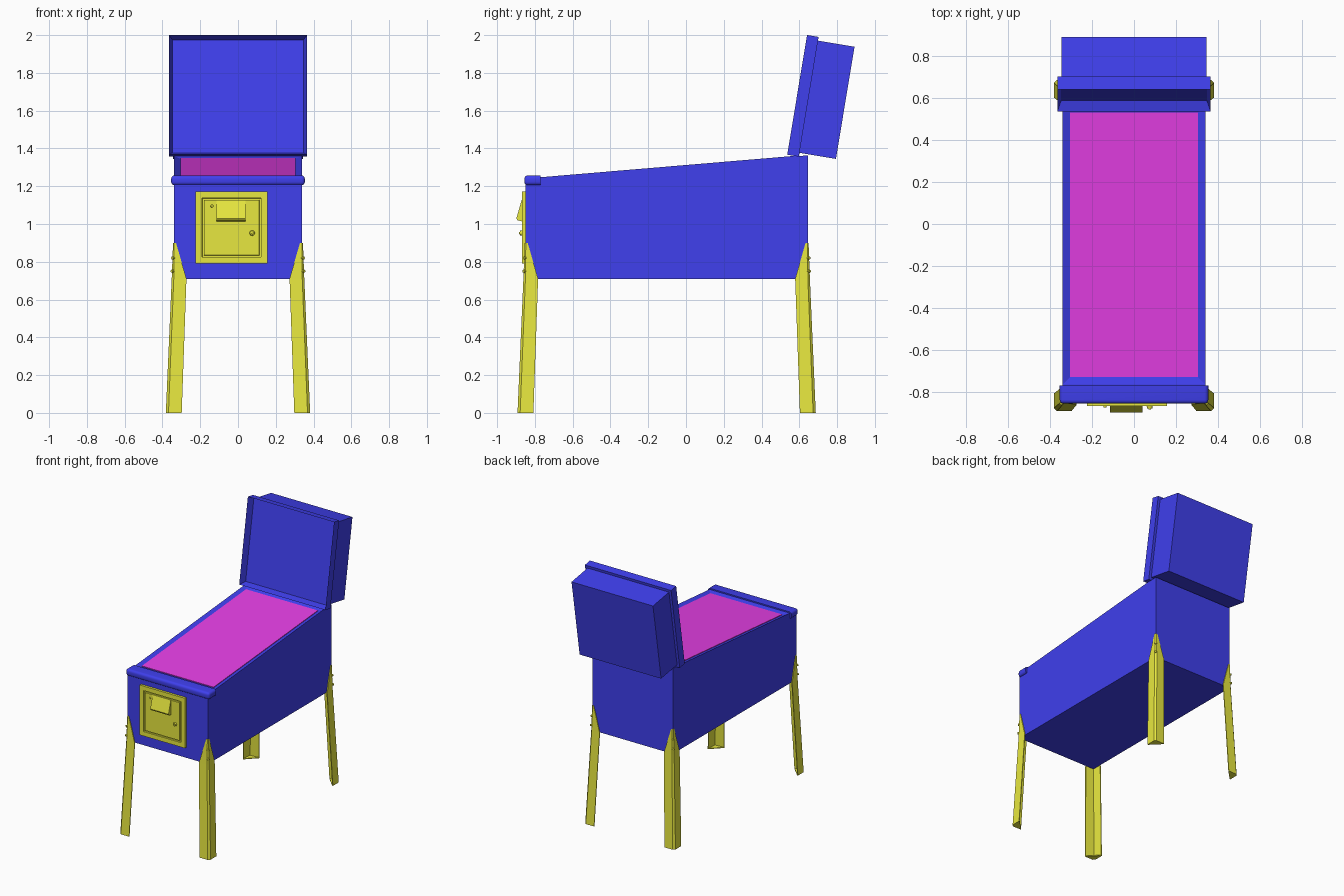
import bpy, bmesh, math
from mathutils import Vector, Matrix

if "Cube" in bpy.data.objects:
    bpy.data.objects.remove(bpy.data.objects["Cube"])


def material(name, rgb):
    m = bpy.data.materials.new(name)
    m.diffuse_color = (*rgb, 1)
    m.use_nodes = True
    m.node_tree.nodes["Principled BSDF"].inputs["Base Color"].default_value = m.diffuse_color
    return m


BLUE = material("blue_paint", (0.05, 0.05, 0.85))
YELLOW = material("yellow_metal", (0.8, 0.8, 0.05))
MAGENTA = material("magenta_panel", (0.8, 0.05, 0.8))


def finish(name, bm, mat, smooth=False, mirror=False):
    bmesh.ops.recalc_face_normals(bm, faces=bm.faces)
    me = bpy.data.meshes.new(name)
    bm.to_mesh(me)
    bm.free()
    me.materials.append(mat)
    ob = bpy.data.objects.new(name, me)
    bpy.context.collection.objects.link(ob)
    if mirror:
        ob.modifiers.new("mirror", 'MIRROR')
    if smooth:
        bpy.ops.object.select_all(action='DESELECT')
        ob.select_set(True)
        bpy.context.view_layer.objects.active = ob
        bpy.ops.object.shade_smooth_by_angle(angle=math.radians(35))
    return ob


def loft(rings):
    """Closed solid through a list of matching point rings."""
    bm = bmesh.new()
    rows = [[bm.verts.new(p) for p in r] for r in rings]
    n = len(rows[0])
    for a, b in zip(rows, rows[1:]):
        for i in range(n):
            j = (i + 1) % n
            bm.faces.new((a[i], a[j], b[j], b[i]))
    bm.faces.new(rows[0])
    bm.faces.new(rows[-1])
    bmesh.ops.recalc_face_normals(bm, faces=bm.faces)
    return bm


def prism(profile, x0, x1):
    """Side profile of (y, z) points extruded along x."""
    return loft([[(x, y, z) for y, z in profile] for x in (x0, x1)])


def box(x0, x1, y0, y1, z0, z1):
    return prism([(y0, z0), (y1, z0), (y1, z1), (y0, z1)], x0, x1)


def inset(bm, face, width, move):
    """Inset a face, then shift its inner part."""
    bmesh.ops.inset_region(bm, faces=[face], thickness=width, use_even_offset=True)
    bmesh.ops.translate(bm, verts=face.verts[:], vec=move)


def front_face(bm):
    return min(bm.faces, key=lambda f: f.calc_center_median().y)


def disc(name, center, axis, radius, depth, mat, sides=16, mirror=False):
    bm = bmesh.new()
    rot = Vector(axis).to_track_quat('Z', 'Y').to_matrix().to_4x4()
    bmesh.ops.create_cone(bm, cap_ends=True, segments=sides, radius1=radius,
                          radius2=radius * 0.8, depth=depth,
                          matrix=Matrix.Translation(center) @ rot)
    return finish(name, bm, mat, True, mirror)


# Cabinet with sloping, recessed top
bm = prism([(-0.85, 0.71), (0.645, 0.71), (0.645, 1.362), (0.567, 1.36),
            (-0.765, 1.248), (-0.85, 1.24)], -0.34, 0.34)
top = max((f for f in bm.faces if f.normal.z > 0.9), key=lambda f: f.calc_area())
inset(bm, top, 0.036, (0, 0, -0.012))
finish("cabinet", bm, BLUE)

# Playfield cover lying in the recess
finish("playfield_cover", prism([(-0.729, 1.236), (0.531, 1.342),
                                 (0.531, 1.35), (-0.729, 1.244)], -0.304, 0.304), MAGENTA)

# Rounded bar across the front edge
bm = box(-0.354, 0.354, -0.856, -0.77, 1.205, 1.257)
edges = [e for e in bm.edges if not (min(v.co.y for v in e.verts) > -0.78)]
bmesh.ops.bevel(bm, geom=edges, offset=0.018, segments=4, profile=0.5, affect='EDGES')
finish("front_bar", bm, BLUE, True)

# Leaning head: framed front and rear box
bm = box(-0.365, 0.365, 0, 0.062, 0, 0.642)
inset(bm, front_face(bm), 0.018, (0, 0.05, 0))
parts = [finish("head_frame", bm, BLUE),
         finish("head_box", box(-0.345, 0.345, 0.056, 0.258, 0.02, 0.622), BLUE)]
for ob in parts:
    ob.location = (0, 0.536, 1.367)
    ob.rotation_euler.x = -0.164

# Coin door with a groove around its panel
bm = box(-0.225, 0.157, -0.868, -0.845, 0.79, 1.172)
face = front_face(bm)
inset(bm, face, 0.034, (0, 0, 0))
inset(bm, face, 0.002, (0, 0.01, 0))
inset(bm, face, 0.008, (0, 0, 0))
inset(bm, face, 0.002, (0, -0.01, 0))
finish("coin_door", bm, YELLOW)

# Coin entry wedge, lock and button
finish("coin_entry", prism([(-0.86, 1.128), (-0.87, 1.128), (-0.898, 1.03),
                            (-0.893, 1.02), (-0.86, 1.012)], -0.114, 0.04), YELLOW)
disc("door_lock", (0.075, -0.872, 0.952), (0, -1, 0), 0.015, 0.014, YELLOW)
disc("lock_core", (0.075, -0.88, 0.952), (0, -1, 0), 0.007, 0.008, YELLOW)
disc("door_button", (-0.138, -0.87, 1.095), (0, -1, 0), 0.008, 0.01, YELLOW, 12)

# Splayed angle-section legs: (height, outward offset, flange width, corner chamfer)
LEVELS = [(0, 0.042, 0.084, 0.014), (0.71, 0.011, 0.078, 0.011), (0.9, 0.004, 0.016, 0.006)]
T = 0.006
for label, s, y_edge in (("front", -1, 0.85), ("rear", 1, 0.645)):
    rings = []
    for z, off, w, c in LEVELS:
        x, y, k = 0.34 + off, y_edge + off, 0.012
        section = [(x - w, y), (x - c, y), (x, y - c), (x, y - w),
                   (x - T, y - w), (x - k, y - k), (x - w, y - T)]
        rings.append([(px, s * py, z) for px, py in section])
    finish(label + "_leg", loft(rings), YELLOW, mirror=True)
    # Foot plate closing the angle
    foot = [rings[0][i] for i in (4, 5, 6)]
    finish(label + "_foot_plate",
           loft([foot, [(px, py, 0.006) for px, py, _ in foot]]), YELLOW, mirror=True)
    # Corner bolts
    for i, z in enumerate((0.75, 0.82)):
        off = 0.004 + (0.9 - z) * 0.037
        disc(f"{label}_leg_bolt_{i + 1}", (0.336 + off, s * (y_edge - 0.004 + off), z),
             (1, s, 0), 0.01, 0.016, YELLOW, 8, True)
